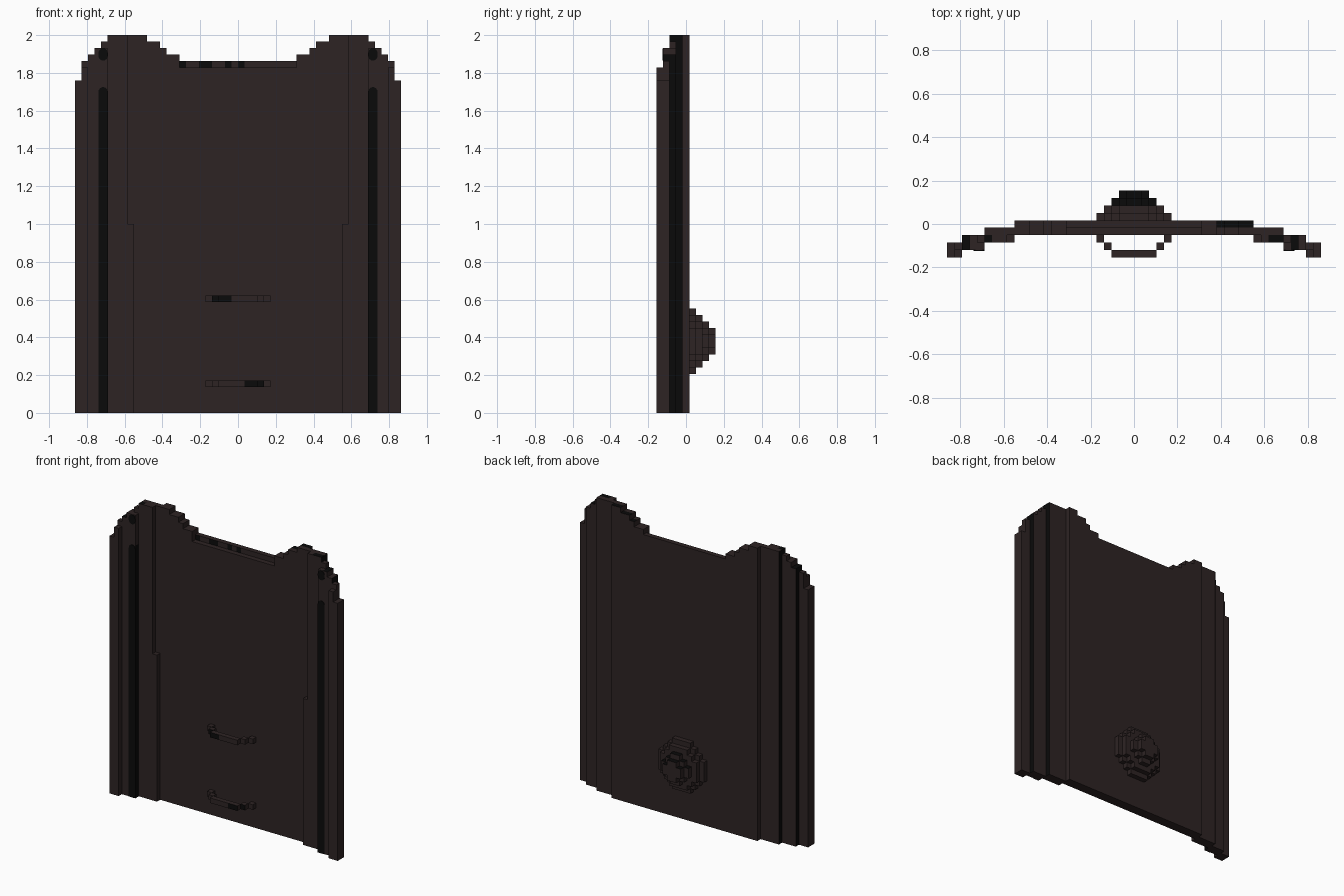
import bpy, bmesh, math

if "Cube" in bpy.data.objects:
    bpy.data.objects.remove(bpy.data.objects["Cube"])

U = 2 / 58          # edge of one block
Y0 = -4.5 * U       # frontmost plane


def material(name, rgb):
    m = bpy.data.materials.new(name)
    m.diffuse_color = (*rgb, 1)
    m.use_nodes = True
    m.node_tree.nodes["Principled BSDF"].inputs["Base Color"].default_value = m.diffuse_color
    return m


MATS = [material("dark_brown", (0.027, 0.0175, 0.0175)),
        material("black", (0.003, 0.003, 0.003))]
DIRS = [(1, 0, 0), (-1, 0, 0), (0, 1, 0), (0, -1, 0), (0, 0, 1), (0, 0, -1)]


def block_object(name, cells, rule):
    """Skin a set of grid blocks, colour faces by rule, merge flat areas."""
    bm = bmesh.new()
    verts = {}

    def vert(p):
        if p not in verts:
            verts[p] = bm.verts.new((p[0] * U, Y0 + p[1] * U, p[2] * U))
        return verts[p]

    for c in sorted(cells):
        for d in DIRS:
            if tuple(c[i] + d[i] for i in range(3)) in cells:
                continue
            ax = next(i for i in range(3) if d[i])
            b, e = (ax + 1) % 3, (ax + 2) % 3
            loop = []
            for s, t in ((0, 0), (1, 0), (1, 1), (0, 1)):
                p = list(c)
                p[ax] += d[ax] > 0
                p[b] += s
                p[e] += t
                loop.append(vert(tuple(p)))
            if d[ax] < 0:
                loop.reverse()
            f = bm.faces.new(loop)
            f.material_index = 1 if rule(c, d) else 0
    bmesh.ops.dissolve_limit(bm, angle_limit=0.02, verts=bm.verts[:],
                             edges=bm.edges[:], delimit={'MATERIAL', 'NORMAL'})
    return finish(name, bm)


def finish(name, bm):
    me = bpy.data.meshes.new(name)
    bm.to_mesh(me)
    bm.free()
    for m in MATS:
        me.materials.append(m)
    ob = bpy.data.objects.new(name, me)
    bpy.context.collection.objects.link(ob)
    return ob


# Curved panel: stepped columns mirrored about the middle
HEIGHT = [54] * 9 + [55] * 2 + [56] + [57] * 2 + [58] * 6 + [57, 56, 55, 54, 51]
panel = set()
for a, h in enumerate(HEIGHT):
    front = 3 - (a >= 16) - (a >= 20) - (a >= 23)
    front_h = h - 1 if a < 9 or a in (20, 23) else h
    if a == 16:
        front_h = 29
    for x in (a, -a - 1):
        panel |= {(x, front, z) for z in range(front_h)}
        panel |= {(x, front + 1, z) for z in range(h)}


def panel_rule(c, d):
    a = c[0] if c[0] >= 0 else -c[0] - 1
    out = d[0] * (1 if c[0] >= 0 else -1)
    if out > 0:                       # outward step walls
        return a in (19, 22)
    if out < 0:                       # inner groove wall
        return a == 20 and c[2] < 50
    if d[1] < 0 and c[2] == 53:       # worn spots on the top ledge
        return c[0] in (-9, -6, -5, -2, 0)
    if d[2] > 0:                      # worn spots on the top edge
        return c[0] in (11, 12, 13, 14, 15, 18, 19, 21, -20, -23) and c[1] != 3
    return False


block_object("shield_panel", panel, panel_rule)

# Handles: two bowed grips on the front
for name, z, dark in (("upper_handle", 17, (-4, -3, -2)), ("lower_handle", 4, (1, 2, 3))):
    cells = {(x, 0, z) for x in range(-3, 3)}
    cells |= {(x, 1, z) for x in (3, -4)} | {(x, 2, z) for x in (4, -5)}
    block_object(name, cells, lambda c, d: d[1] < 0 and c[0] in dark)

# Boss: shrinking round layers on the back
boss = set()
for k, r in enumerate((5, 4, 3, 2)):
    boss |= {(x, 5 + k, 11 + z) for x in range(-r, r) for z in range(-r, r)
             if (x + .5) ** 2 + (z + .5) ** 2 <= r * r - 1.5}
block_object("back_boss", boss, lambda c, d: d[2] > 0 and c[1] >= 7)

# Painted groove stripes with rounded tops, and the spots above them
def stripe(name, side, z0, z1, round_bottom):
    bm = bmesh.new()
    r, cx = 0.025, side * 0.714
    pts = [(cx + r * math.cos(t * math.pi / 8), z1 - r + r * math.sin(t * math.pi / 8))
           for t in range(9)]
    if round_bottom:
        pts += [(cx - r * math.cos(t * math.pi / 8), z0 + r - r * math.sin(t * math.pi / 8))
                for t in range(9)]
    else:
        pts += [(cx - r, z0), (cx + r, z0)]
    y = Y0 + U
    f = bm.faces.new([bm.verts.new((px, y, pz)) for px, pz in pts])
    f.material_index = 1
    ext = bmesh.ops.extrude_face_region(bm, geom=[f])
    bmesh.ops.translate(bm, vec=(0, -0.003, 0),
                        verts=[g for g in ext["geom"] if isinstance(g, bmesh.types.BMVert)])
    for g in bm.faces:
        g.material_index = 1
    bmesh.ops.recalc_face_normals(bm, faces=bm.faces[:])
    finish(name, bm)


for side, label in ((-1, "left"), (1, "right")):
    stripe(label + "_stripe", side, 0, 1.725, False)
    stripe(label + "_spot", side, 1.865, 1.93, True)
